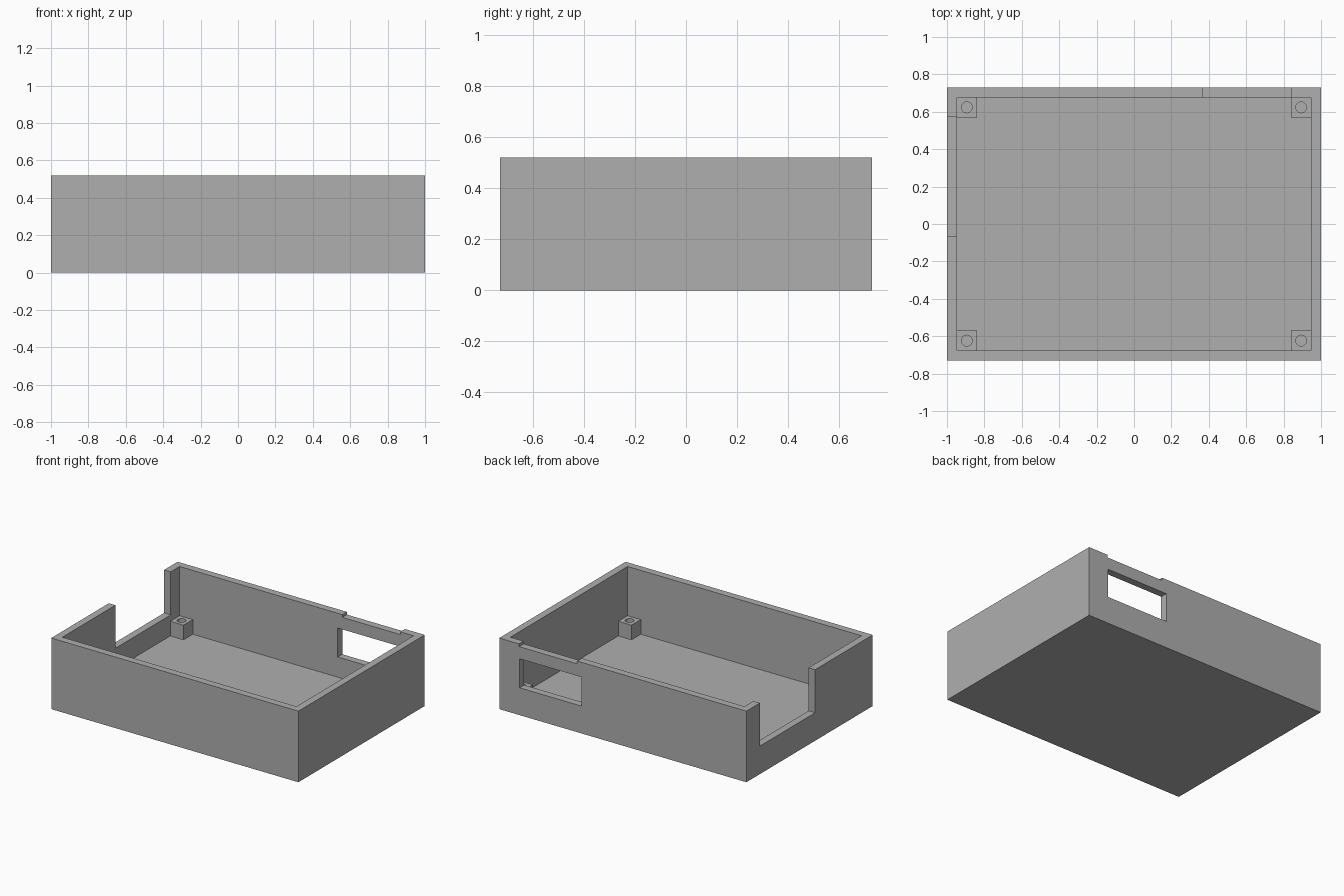
import bpy

cube = bpy.data.objects.get("Cube")
if cube:
    bpy.data.objects.remove(cube, do_unlink=True)

# One grey for the whole enclosure
grey = bpy.data.materials.new("grey_plastic")
grey.use_nodes = True
colour = (0.43, 0.43, 0.43, 1)
grey.diffuse_color = colour
grey.node_tree.nodes["Principled BSDF"].inputs["Base Color"].default_value = colour

HALF_X, HALF_Y, HEIGHT = 1.0, 0.73, 0.52
WALL = 0.053
POST = 0.107
OVER = 0.1  # how far cutters reach past a surface


def box(name, low, high):
    """Axis-aligned box between two corners."""
    bpy.ops.mesh.primitive_cube_add(size=1)
    ob = bpy.context.object
    ob.name = name
    for v in ob.data.vertices:
        v.co = [(a + b) / 2 + c * (b - a) for a, b, c in zip(low, high, v.co)]
    ob.data.materials.append(grey)
    return ob


def cut(target, cutter):
    """Subtract the cutter, then discard it."""
    mod = target.modifiers.new("cut", "BOOLEAN")
    mod.operation, mod.solver, mod.object = "DIFFERENCE", "EXACT", cutter
    bpy.context.view_layer.objects.active = target
    bpy.ops.object.modifier_apply(modifier=mod.name)
    bpy.data.objects.remove(cutter, do_unlink=True)


# Open tray: hollow inside, with openings through the walls
in_x, in_y = HALF_X - WALL, HALF_Y - WALL
tray = box("tray", (-HALF_X, -HALF_Y, 0), (HALF_X, HALF_Y, HEIGHT))
openings = {
    "cavity": ((-in_x, -in_y, WALL), (in_x, in_y, HEIGHT + OVER)),
    "side_gap": ((-HALF_X - OVER, -0.065, 0.205), (-in_x + OVER, 0.575, HEIGHT + OVER)),
    "back_window": ((0.333, in_y - OVER, 0.2), (0.835, HALF_Y + OVER, 0.412)),
    "rim_notch": ((0.37, in_y - OVER, HEIGHT - 0.02), (0.84, HALF_Y + OVER, HEIGHT + OVER)),
}
for name, (low, high) in openings.items():
    cut(tray, box(name, low, high))

# Corner screw posts, set slightly into the walls and floor
SINK = 0.01
top = WALL + POST
for sx, side in ((-1, "right"), (1, "left")):
    for sy, end in ((-1, "front"), (1, "back")):
        xs = sorted((sx * (in_x + SINK), sx * (in_x - POST)))
        ys = sorted((sy * (in_y + SINK), sy * (in_y - POST)))
        post = box(f"{end}_{side}_screw_post", (xs[0], ys[0], WALL - SINK), (xs[1], ys[1], top))
        centre = (sx * (in_x - POST / 2), sy * (in_y - POST / 2), top)
        bpy.ops.mesh.primitive_cylinder_add(vertices=32, radius=0.029, depth=0.2, location=centre)
        hole = bpy.context.object
        hole.data.materials.append(grey)
        cut(post, hole)
